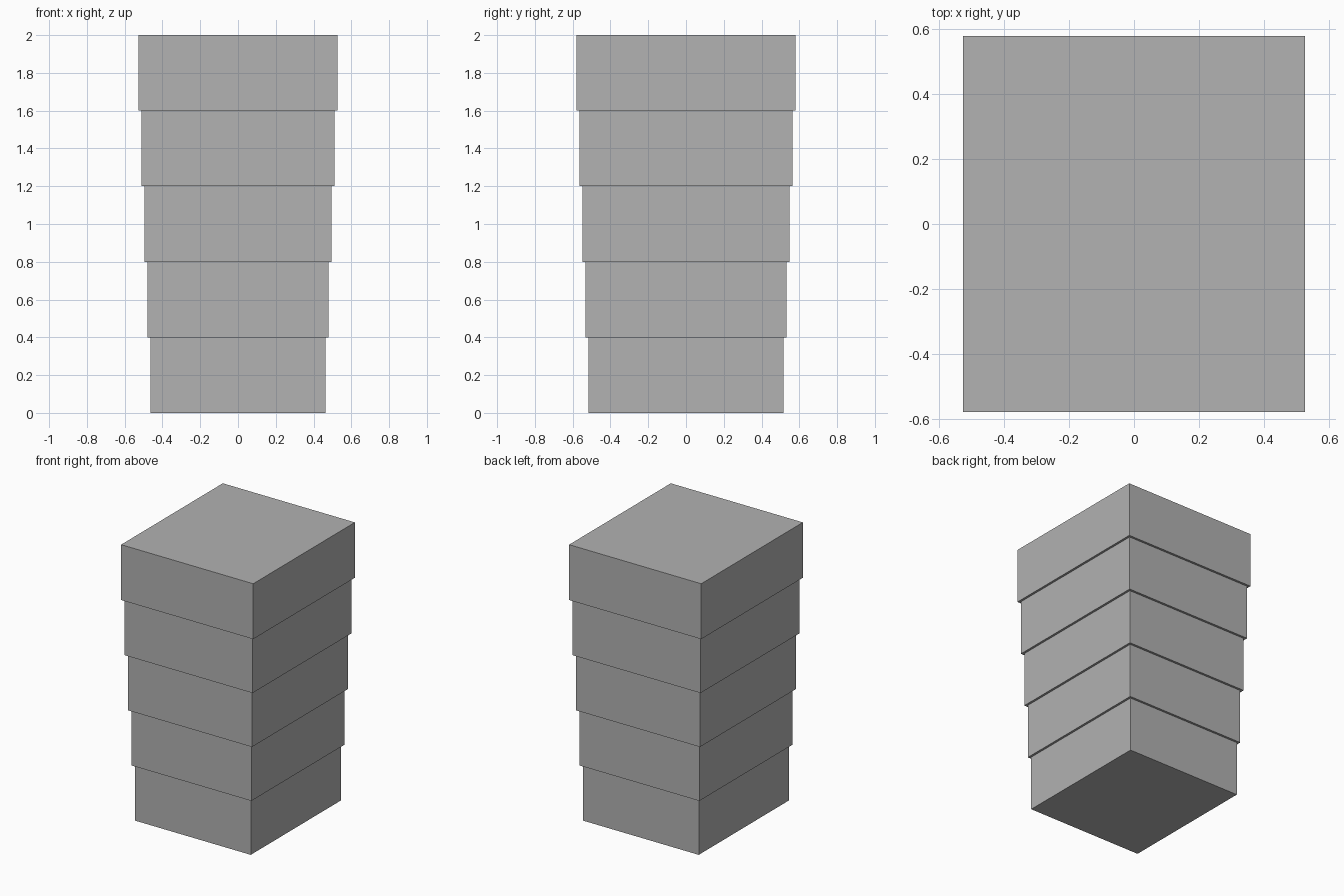
import bpy

if "Cube" in bpy.data.objects:
    bpy.data.objects.remove(bpy.data.objects["Cube"])

TIERS = 5
HEIGHT = 0.4
BOTTOM = (0.925, 1.03)   # width, depth of the lowest tier
TOP = (1.055, 1.16)      # width, depth of the highest tier

grey = bpy.data.materials.new("plain grey")
grey.diffuse_color = (0.445, 0.445, 0.445, 1.0)
grey.use_nodes = True
grey.node_tree.nodes["Principled BSDF"].inputs["Base Color"].default_value = grey.diffuse_color


def add_tier(index):
    """One flat-sided block, slightly wider than the one below it."""
    t = index / (TIERS - 1)
    width, depth = (a + (b - a) * t for a, b in zip(BOTTOM, TOP))
    bpy.ops.mesh.primitive_cube_add(size=1, location=(0, 0, HEIGHT * (index + 0.5)))
    tier = bpy.context.object
    tier.name = f"tier_{index + 1}"
    tier.scale = (width, depth, HEIGHT)
    bpy.ops.object.transform_apply(location=False, rotation=False, scale=True)
    tier.data.materials.append(grey)


# Stack of blocks stepping outward toward the top
for i in range(TIERS):
    add_tier(i)
